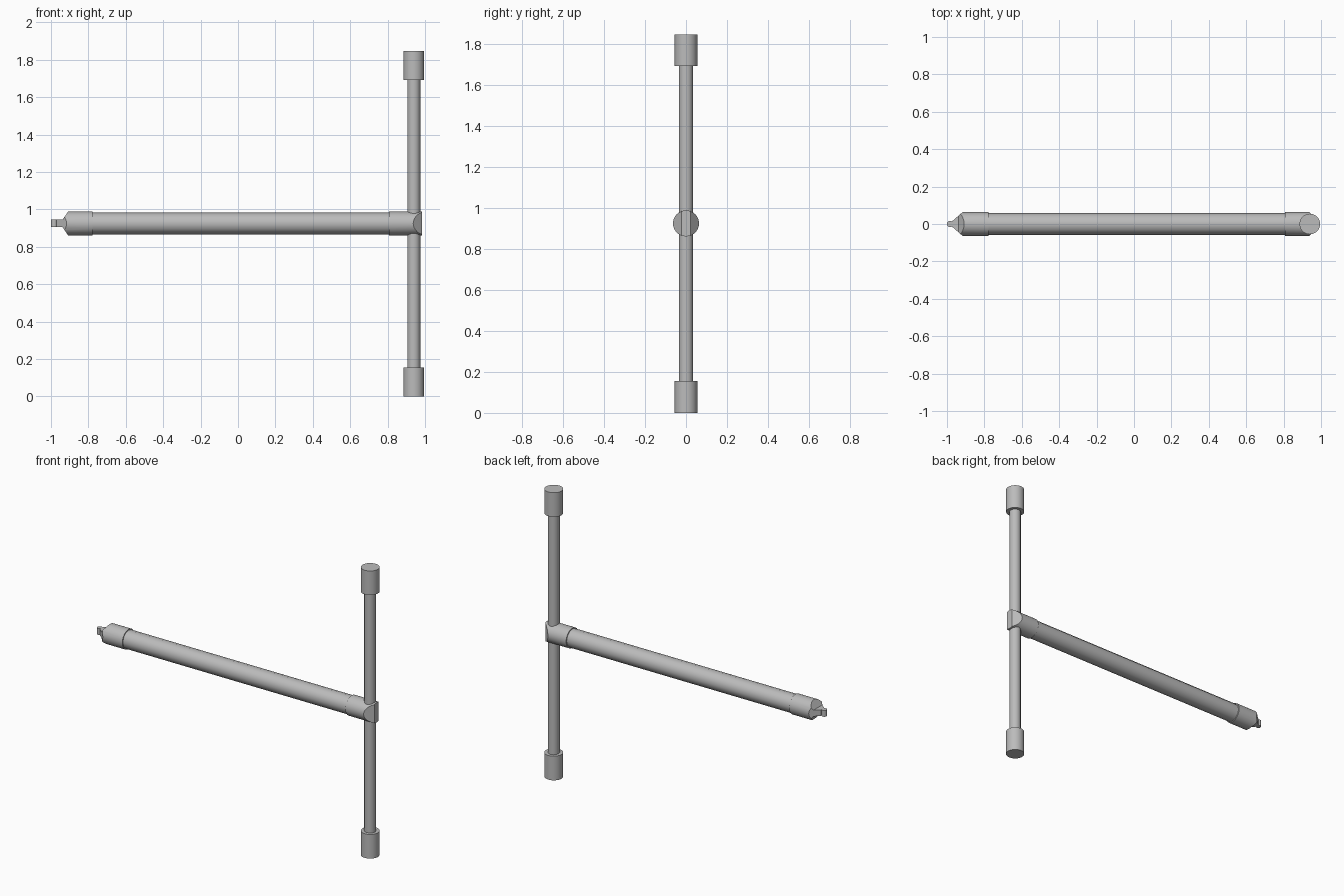
import bpy, bmesh
from math import pi, radians, cos, sin
from mathutils import Matrix

cube = bpy.data.objects.get("Cube")
if cube:
    bpy.data.objects.remove(cube, do_unlink=True)

POST_X, MID = 0.94, 0.925

grey = bpy.data.materials.new("plain grey")
grey.use_nodes = True
colour = (0.5, 0.5, 0.5, 1)
grey.diffuse_color = colour
grey.node_tree.nodes["Principled BSDF"].inputs["Base Color"].default_value = colour


def add_object(name, bm):
    mesh = bpy.data.meshes.new(name)
    bmesh.ops.recalc_face_normals(bm, faces=bm.faces)
    bm.to_mesh(mesh)
    bm.free()
    mesh.materials.append(grey)
    ob = bpy.data.objects.new(name, mesh)
    bpy.context.collection.objects.link(ob)
    return ob


def smooth(ob):
    bpy.ops.object.select_all(action='DESELECT')
    ob.select_set(True)
    bpy.context.view_layer.objects.active = ob
    bpy.ops.object.shade_smooth_by_angle(angle=radians(35))
    return ob


def rod(name, radius, start, end, sides=32, axis='Z', x=POST_X):
    """Closed cylinder along the post (Z) or along the arm (X)."""
    bm = bmesh.new()
    bmesh.ops.create_cone(bm, cap_ends=True, segments=sides, radius1=radius,
                          radius2=radius, depth=end - start)
    centre = (start + end) / 2
    if axis == 'X':
        place = Matrix.Translation((centre, 0, MID)) @ Matrix.Rotation(pi / 2, 4, 'Y')
    else:
        place = Matrix.Translation((x, 0, centre))
    bmesh.ops.transform(bm, matrix=place, verts=bm.verts)
    return smooth(add_object(name, bm))


def trim(ob, half_outline, plane):
    """Keep only what lies inside a mirrored outline, seen from above or from the side."""
    outline = half_outline + [(x, -h) for x, h in reversed(half_outline)]
    bm = bmesh.new()
    rings = []
    for d in (-0.1, 0.1):
        rings.append([bm.verts.new((x, h, MID + d) if plane == 'TOP' else (x, d, MID + h))
                      for x, h in outline])
    low, high = rings
    bm.faces.new(low)
    bm.faces.new(high)
    for i in range(len(outline)):
        j = (i + 1) % len(outline)
        bm.faces.new((low[i], low[j], high[j], high[i]))
    cutter = add_object(ob.name + "_cutter", bm)
    mod = ob.modifiers.new("trim", 'BOOLEAN')
    mod.operation, mod.solver, mod.object = 'INTERSECT', 'EXACT', cutter
    bpy.context.view_layer.objects.active = ob
    bpy.ops.object.modifier_apply(modifier=mod.name)
    bpy.data.objects.remove(cutter, do_unlink=True)
    smooth(ob)


# Upright post with an end cap at each end
rod("post", 0.035, 0.1, 1.75, 12)
rod("lower_cap", 0.055, 0, 0.155)
rod("upper_cap", 0.055, 1.693, 1.848)

# Faceted arm
rod("arm", 0.058, -0.85, 0.88, 12, 'X')

# Socket that joins the arm to the post, wedge-shaped around it
socket = rod("post_socket", 0.0635, 0.808, 0.985, 32, 'X')
trim(socket, [(0.7, 0.08), (0.915, 0.08), (0.94, 0.061), (0.985, 0.022)], 'TOP')

# Nose at the free end, tapered from the sides and from above and below
nose = rod("arm_nose", 0.0635, -0.97, -0.778, 32, 'X')
trim(nose, [(-0.7, 0.08), (-0.898, 0.08), (-0.973, 0.014)], 'TOP')
trim(nose, [(-0.7, 0.08), (-0.897, 0.08), (-0.938, 0.02), (-1.0, 0.02)], 'SIDE')

# Small hinge pin at the tip
rod("tip_pin", 0.017, MID - 0.02, MID + 0.02, 16, 'Z', -0.983)
